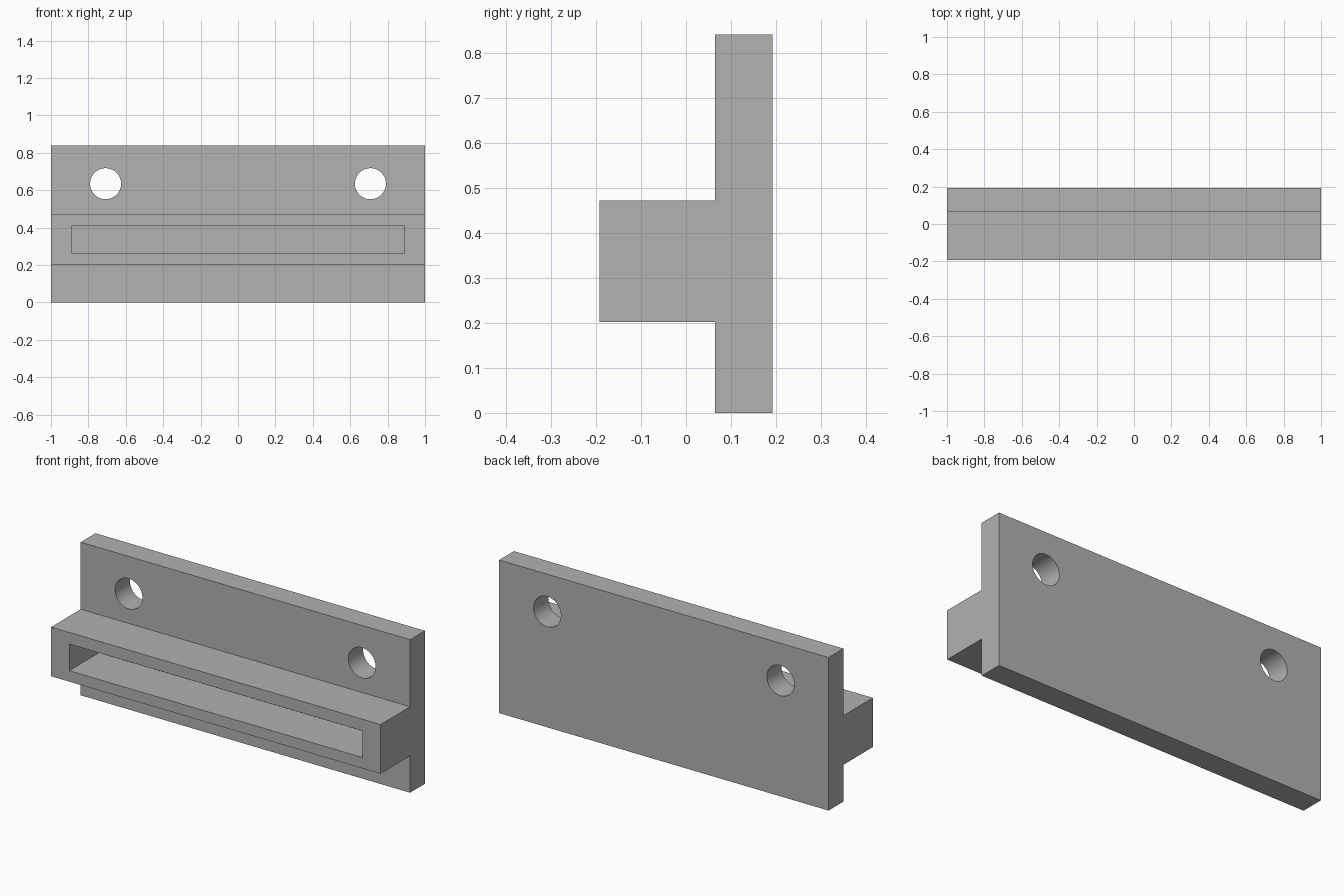
import bpy, bmesh, math

cube = bpy.data.objects.get("Cube")
if cube:
    bpy.data.objects.remove(cube, do_unlink=True)

# Single grey material
grey = bpy.data.materials.new("plain grey")
grey.use_nodes = True
colour = (0.445, 0.445, 0.445, 1)
grey.diffuse_color = colour
grey.node_tree.nodes["Principled BSDF"].inputs["Base Color"].default_value = colour

HALF, FRONT, BACK, PLATE_FRONT = 1.0, -0.192, 0.192, 0.064
TOP, LEDGE_LOW, LEDGE_HIGH = 0.84, 0.202, 0.472


def add_cutter(obj):
    obj.hide_render = True
    obj.hide_set(True)
    mod = bracket.modifiers.new(obj.name, "BOOLEAN")
    mod.operation = "DIFFERENCE"
    mod.solver = "EXACT"
    mod.object = obj


# Bracket body: T-shaped side profile swept along x
profile = [(BACK, 0), (BACK, TOP), (PLATE_FRONT, TOP), (PLATE_FRONT, LEDGE_HIGH),
           (FRONT, LEDGE_HIGH), (FRONT, LEDGE_LOW), (PLATE_FRONT, LEDGE_LOW),
           (PLATE_FRONT, 0)]
bm = bmesh.new()
face = bm.faces.new([bm.verts.new((-HALF, y, z)) for y, z in profile])
swept = bmesh.ops.extrude_face_region(bm, geom=[face])["geom"]
bmesh.ops.translate(bm, vec=(2 * HALF, 0, 0),
                    verts=[v for v in swept if isinstance(v, bmesh.types.BMVert)])
bmesh.ops.recalc_face_normals(bm, faces=bm.faces)
mesh = bpy.data.meshes.new("slotted_bracket")
bm.to_mesh(mesh)
bm.free()
mesh.materials.append(grey)
bracket = bpy.data.objects.new("slotted_bracket", mesh)
bpy.context.collection.objects.link(bracket)

# Long rectangular pocket in the ledge front
pocket_front = FRONT - 0.1
bpy.ops.mesh.primitive_cube_add(size=1, location=(0, (pocket_front + PLATE_FRONT) / 2, 0.335))
pocket = bpy.context.object
pocket.name = "pocket_cutter"
pocket.scale = (1.78, PLATE_FRONT - pocket_front, 0.146)
pocket.data.materials.append(grey)
add_cutter(pocket)

# Two screw holes through the plate
for side, x in (("left", 0.708), ("right", -0.708)):
    bpy.ops.mesh.primitive_cylinder_add(vertices=64, radius=0.083, depth=0.4,
                                        location=(x, 0.128, 0.635),
                                        rotation=(math.pi / 2, 0, 0))
    hole = bpy.context.object
    hole.name = side + "_hole_cutter"
    hole.data.materials.append(grey)
    add_cutter(hole)

# Apply the cuts, then smooth the hole walls
bpy.ops.object.select_all(action="DESELECT")
bracket.select_set(True)
bpy.context.view_layer.objects.active = bracket
for mod in list(bracket.modifiers):
    cutter = mod.object
    bpy.ops.object.modifier_apply(modifier=mod.name)
    bpy.data.objects.remove(cutter, do_unlink=True)
bpy.ops.object.shade_smooth_by_angle(angle=math.radians(30))
